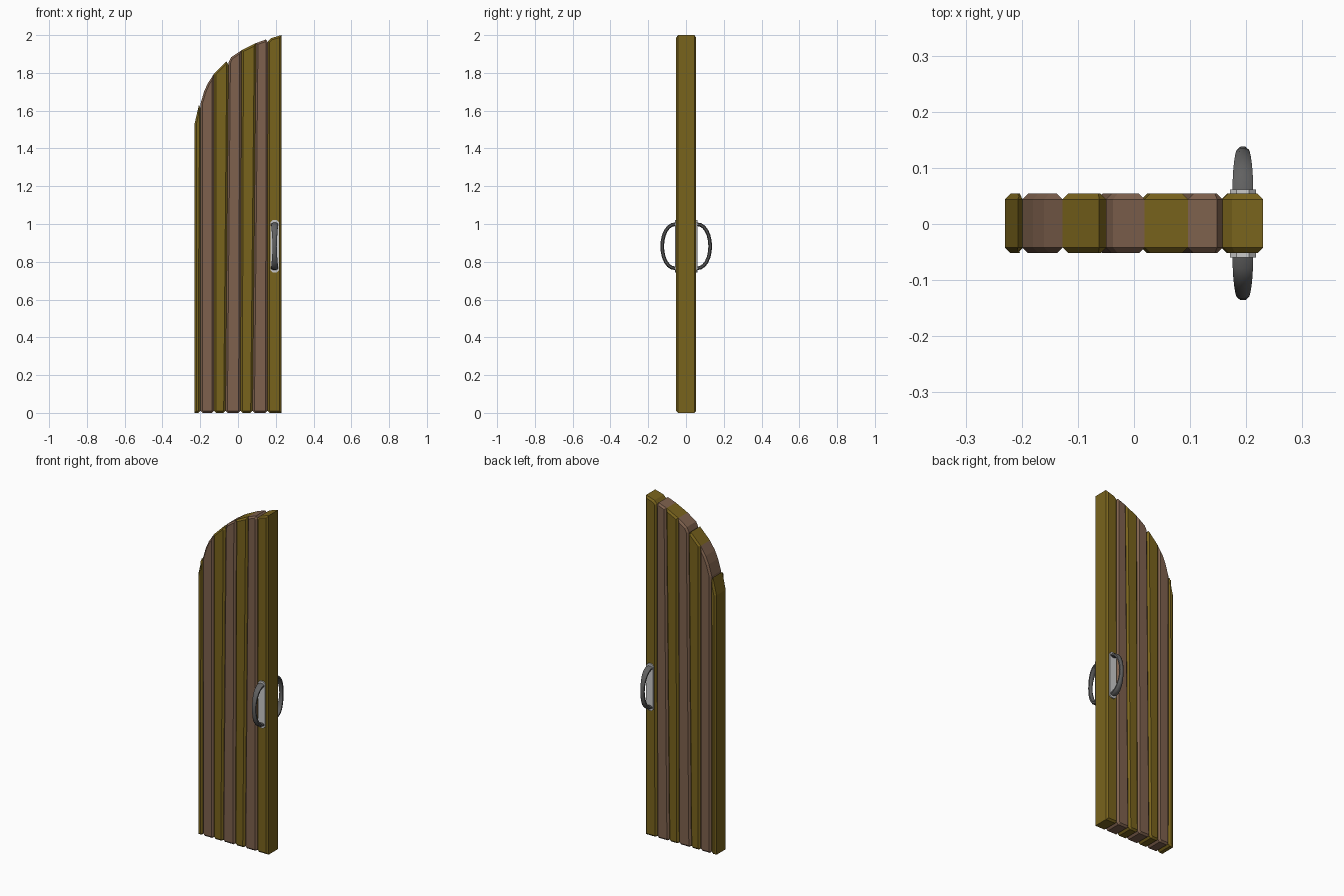
import bpy, bmesh, math
from mathutils import Vector

if "Cube" in bpy.data.objects:
    bpy.data.objects.remove(bpy.data.objects["Cube"])


def material(name, rgb):
    m = bpy.data.materials.new(name)
    m.diffuse_color = (*rgb, 1)
    m.use_nodes = True
    m.node_tree.nodes["Principled BSDF"].inputs["Base Color"].default_value = m.diffuse_color
    return m


OLIVE = material("olive_wood", (0.19, 0.125, 0.012))
BROWN = material("brown_wood", (0.21, 0.12, 0.075))
IRON = material("dark_iron", (0.12, 0.12, 0.12))


def finish(name, bm, mat=None):
    bmesh.ops.recalc_face_normals(bm, faces=bm.faces)
    me = bpy.data.meshes.new(name)
    bm.to_mesh(me)
    bm.free()
    ob = bpy.data.objects.new(name, me)
    bpy.context.collection.objects.link(ob)
    if mat:
        me.materials.append(mat)
    return ob


def slab(name, outline, y0, y1, bevel, mat=None):
    """Outline in x,z extruded along y, front and back rims chamfered."""
    bm = bmesh.new()
    front = [bm.verts.new((x, y0, z)) for x, z in outline]
    back = [bm.verts.new((x, y1, z)) for x, z in outline]
    rims = list(bm.faces.new(front).edges) + list(bm.faces.new(back[::-1]).edges)
    n = len(outline)
    for i in range(n):
        j = (i + 1) % n
        bm.faces.new((front[i], back[i], back[j], front[j]))
    bmesh.ops.recalc_face_normals(bm, faces=bm.faces)
    if bevel:
        bmesh.ops.bevel(bm, geom=rims, offset=bevel, segments=1, profile=0.5,
                        affect='EDGES')
    return finish(name, bm, mat)


# Planks: bottom left/right x, then the top edge from left to right
planks = [
    (-0.230, -0.198, [(-0.230, 1.53), (-0.207, 1.63), (-0.199, 1.615)]),
    (-0.198, -0.127, [(-0.199, 1.635), (-0.180, 1.70), (-0.160, 1.745), (-0.127, 1.795)]),
    (-0.127, -0.066, [(-0.127, 1.795), (-0.062, 1.86), (-0.050, 1.842)]),
    (-0.066, 0.013, [(-0.050, 1.855), (-0.037, 1.882), (0.019, 1.92)]),
    (0.013, 0.077, [(0.019, 1.92), (0.096, 1.958)]),
    (0.077, 0.156, [(0.096, 1.958), (0.148, 1.977), (0.158, 1.962)]),
    (0.156, 0.230, [(0.158, 1.966), (0.175, 1.984), (0.230, 2.0)]),
]
C = 0.011
for i, (a, b, top) in enumerate(planks):
    left = [(a, 0)] if i == 0 else [(a + C, 0), (a, C)]
    right = [(b, 0)] if i == 6 else [(b, C), (b - C, 0)]
    slab(f"plank_{i + 1}", left + top + right, -0.052, 0.054, C * 0.9,
         BROWN if i % 2 else OLIVE)

# Handles: backplate and tapered curved grip on each face
HX, HZ = 0.194, 0.882
for side, base, label in ((-1, -0.050, "front"), (1, 0.052, "back")):
    w, h, c = 0.023, 0.138, 0.012
    plate = [(HX + x, HZ + z) for x, z in (
        (-w + c, -h), (w - c, -h), (w, -h + c), (w, h - c),
        (w - c, h), (-w + c, h), (-w, h - c), (-w, -h + c))]
    slab(f"{label}_handle_plate", plate, *sorted((base, base + side * 0.0095)), 0)

    bm = bmesh.new()
    rings = []
    steps, sides = 12, 8
    for k in range(steps + 1):
        t = math.pi * k / steps
        s, co = math.sin(t), math.cos(t)
        centre = Vector((HX, base + side * (0.004 + 0.072 * s ** 0.9), HZ + 0.117 * co))
        normal = Vector((0, side * s / 0.072, co / 0.117)).normalized()
        half_w = 0.012 + 0.008 * abs(co) ** 1.5
        half_t = 0.0105
        rings.append([bm.verts.new(centre
                      + Vector((half_w * math.cos(u), 0, 0))
                      + normal * half_t * math.sin(u))
                      for u in (math.tau * (q + 0.5) / sides for q in range(sides))])
    for r0, r1 in zip(rings, rings[1:]):
        for q in range(sides):
            p = (q + 1) % sides
            bm.faces.new((r0[q], r0[p], r1[p], r1[q]))
    bm.faces.new(rings[0])
    bm.faces.new(rings[-1])
    grip = finish(f"{label}_handle_grip", bm, IRON)
    bpy.ops.object.select_all(action='DESELECT')
    grip.select_set(True)
    bpy.context.view_layer.objects.active = grip
    bpy.ops.object.shade_smooth_by_angle(angle=math.radians(50))
